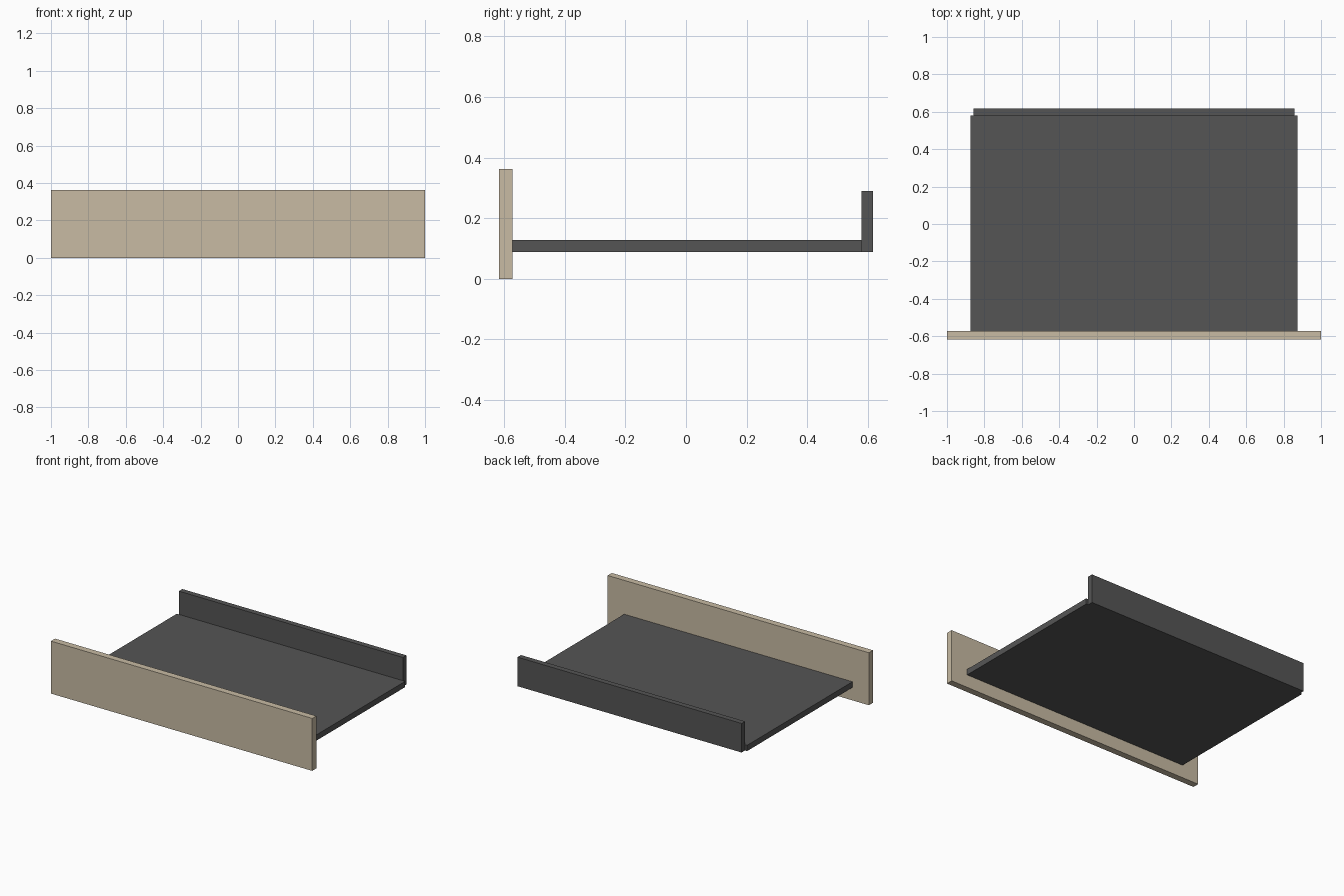
import bpy

if "Cube" in bpy.data.objects:
    bpy.data.objects.remove(bpy.data.objects["Cube"])


def material(name, color):
    mat = bpy.data.materials.new(name)
    mat.diffuse_color = (*color, 1.0)
    mat.use_nodes = True
    mat.node_tree.nodes["Principled BSDF"].inputs["Base Color"].default_value = mat.diffuse_color
    return mat


def panel(name, half_width, y_range, z_range, mat):
    """Flat board centred on x, spanning the given depth and height."""
    (y0, y1), (z0, z1) = y_range, z_range
    bpy.ops.mesh.primitive_cube_add(size=1, location=(0, (y0 + y1) / 2, (z0 + z1) / 2))
    obj = bpy.context.object
    obj.name = name
    obj.scale = (2 * half_width, y1 - y0, z1 - z0)
    bpy.ops.object.transform_apply(location=False, rotation=False, scale=True)
    obj.data.materials.append(mat)


beige = material("beige_laminate", (0.578, 0.497, 0.371))
grey = material("dark_grey", (0.091, 0.091, 0.091))

# Drawer front, bottom board and slightly narrower back board
panel("drawer_front", 1.0, (-0.617, -0.572), (0.0, 0.363), beige)
panel("drawer_bottom", 0.874, (-0.572, 0.579), (0.089, 0.129), grey)
panel("drawer_back", 0.858, (0.579, 0.617), (0.089, 0.29), grey)
